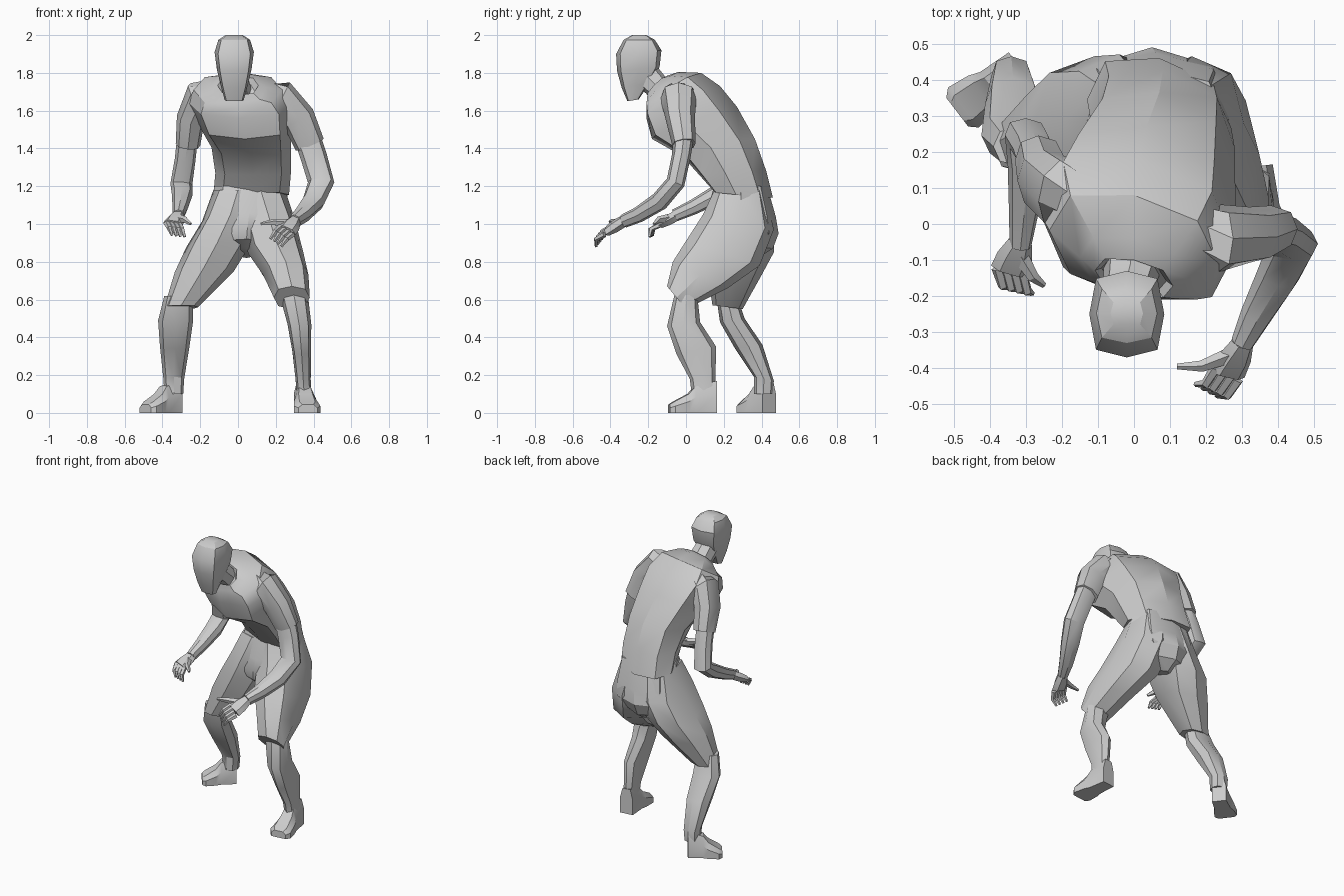
import bpy, bmesh, math
from mathutils import Vector

cube = bpy.data.objects.get("Cube")
if cube:
    bpy.data.objects.remove(cube)

grey = bpy.data.materials.new("plain_grey")
grey.use_nodes = True
COLOUR = (0.6, 0.6, 0.6, 1)
grey.diffuse_color = COLOUR
grey.node_tree.nodes["Principled BSDF"].inputs["Base Color"].default_value = COLOUR


def loft(name, rings):
    """Skin a closed mesh over rings of points."""
    bm = bmesh.new()
    loops = [[bm.verts.new(p) for p in ring] for ring in rings]
    for low, high in zip(loops, loops[1:]):
        n = len(low)
        for i in range(n):
            j = (i + 1) % n
            bm.faces.new((low[i], low[j], high[j], high[i]))
    bm.faces.new(loops[0][::-1])
    bm.faces.new(loops[-1])
    bmesh.ops.recalc_face_normals(bm, faces=bm.faces)
    mesh = bpy.data.meshes.new(name)
    bm.to_mesh(mesh)
    bm.free()
    mesh.materials.append(grey)
    obj = bpy.data.objects.new(name, mesh)
    bpy.context.collection.objects.link(obj)
    bpy.ops.object.select_all(action="DESELECT")
    obj.select_set(True)
    bpy.context.view_layer.objects.active = obj
    bpy.ops.object.shade_smooth_by_angle(angle=math.radians(32))


def oval(centre, u, v, sides=8, square=.06):
    """Slightly squared ring spanned by half-axes u and v."""
    pts = []
    for k in range(sides):
        a = k * math.tau / sides
        swell = 1 + square * abs(math.sin(2 * a))
        pts.append(centre + (u * math.cos(a) + v * math.sin(a)) * swell)
    return pts


def span(name, rings, turn=0, square=.06):
    """Rings of: centre x, half width, front (y, z), back (y, z)."""
    out = []
    for x, w, front, back in rings:
        f, b = Vector((x, *front)), Vector((x, *back))
        out.append(oval((f + b) / 2, Vector((w, turn * w, 0)), (b - f) / 2, square=square))
    loft(name, out)


def tube(name, path, side, sides=8):
    """Limb along a path of: point, half size along side, half size across."""
    pts = [Vector(p[0]) for p in path]
    out = []
    for i, (_, ru, rv) in enumerate(path):
        t = (pts[min(i + 1, len(pts) - 1)] - pts[max(i - 1, 0)]).normalized()
        u = Vector(side)
        u = (u - t * u.dot(t)).normalized()
        out.append(oval(pts[i], u * ru, t.cross(u) * rv, sides))
    loft(name, out)


# Head and neck
span("head", [
    (-.02, .05, (-.31, 1.65), (-.25, 1.66)),
    (-.02, .072, (-.34, 1.72), (-.19, 1.75)),
    (-.02, .092, (-.365, 1.81), (-.14, 1.83)),
    (-.02, .104, (-.37, 1.9), (-.13, 1.92)),
    (-.02, .084, (-.33, 1.975), (-.165, 1.975)),
    (-.02, .045, (-.285, 2), (-.21, 2))], square=.16)
span("neck", [
    (0, .085, (-.15, 1.6), (-.02, 1.72)),
    (-.01, .075, (-.21, 1.69), (-.11, 1.78)),
    (-.02, .07, (-.27, 1.74), (-.15, 1.83))])

# Shirt with collar
span("shirt", [
    (.07, .2, (.15, 1.17), (.46, 1.14)),
    (.08, .2, (.07, 1.26), (.425, 1.28)),
    (.07, .21, (-.02, 1.36), (.365, 1.45)),
    (.035, .25, (-.18, 1.45), (.27, 1.62)),
    (.01, .275, (-.21, 1.56), (.18, 1.73)),
    (0, .235, (-.21, 1.62), (.08, 1.8)),
    (0, .15, (-.205, 1.64), (-.04, 1.805)),
    (0, .108, (-.2, 1.68), (-.1, 1.785)),
    (0, .09, (-.18, 1.65), (-.1, 1.75))], turn=-.2)

# Shorts: pelvis and two legs that blend into it
span("shorts_pelvis", [
    (.065, .19, (.15, 1.2), (.43, 1.2)),
    (.06, .215, (.105, 1.06), (.475, 1.04)),
    (.05, .22, (.09, .98), (.49, .95)),
    (.045, .14, (.1, .92), (.46, .87)),
    (.045, .04, (.16, .87), (.38, .82))])
span("left_shorts_leg", [
    (.12, .13, (.15, 1.18), (.42, 1.18)),
    (.16, .145, (.09, 1.05), (.465, .97)),
    (.2, .147, (0, .91), (.39, .78)),
    (.253, .12, (-.07, .8), (.22, .66)),
    (.285, .095, (-.1, .67), (0, .55))])
span("right_shorts_leg", [
    (.0, .13, (.15, 1.18), (.42, 1.18)),
    (-.04, .15, (.1, 1.05), (.47, .98)),
    (-.11, .165, (.1, .9), (.465, .85)),
    (-.18, .155, (.11, .77), (.395, .72)),
    (-.3, .09, (.14, .57), (.3, .55))])

# Lower legs
span("left_shin", [
    (.295, .075, (-.06, .63), (.06, .62)),
    (.325, .063, (-.1, .46), (.075, .48)),
    (.337, .05, (-.05, .31), (.16, .35)),
    (.345, .04, (.02, .18), (.155, .17)),
    (.35, .04, (.03, .1), (.16, .1))])
span("right_shin", [
    (-.315, .075, (.16, .62), (.27, .62)),
    (-.33, .093, (.18, .48), (.31, .5)),
    (-.335, .078, (.26, .34), (.405, .36)),
    (-.34, .055, (.36, .19), (.465, .17)),
    (-.34, .05, (.36, .1), (.46, .1))])


def shoe(name, heel, toe):
    """Boxy shoe with bevelled top, from heel to toe on the ground."""
    heel, toe = Vector((*heel, 0)), Vector((*toe, 0))
    side = (toe - heel).cross(Vector((0, 0, 1))).normalized()
    rings = []
    for t, w, h in ((0, .045, .17), (.45, .05, .14), (.6, .062, .1), (.9, .07, .06), (1, .05, .045)):
        c = heel.lerp(toe, t)
        rings.append([c + side * w * s + Vector((0, 0, h * k))
                      for s, k in ((-1, 0), (1, 0), (1, .6), (.6, 1), (-.6, 1), (-1, .6))])
    loft(name, rings)


shoe("left_shoe", (.34, .16), (.37, -.09))
shoe("right_shoe", (-.32, .44), (-.49, .31))

# Arms: sleeve, then bare arm down to the wrist
tube("left_sleeve", [
    ((.1, -.03, 1.67), .09, .09), ((.23, -.04, 1.66), .1, .095),
    ((.32, -.03, 1.56), .09, .078), ((.38, -.01, 1.42), .08, .062)], (1, 0, 0))
tube("left_arm", [
    ((.36, -.01, 1.48), .07, .055), ((.4, -.025, 1.36), .07, .05),
    ((.44, -.055, 1.22), .07, .05), ((.4, -.14, 1.12), .06, .05),
    ((.34, -.25, 1.05), .045, .042), ((.3, -.33, 1.015), .032, .036)], (1, 0, 0))
tube("right_sleeve", [
    ((-.1, .07, 1.68), .09, .09), ((-.205, .09, 1.67), .09, .095),
    ((-.25, .125, 1.56), .075, .085), ((-.265, .18, 1.42), .065, .07)], (1, 0, 0))
tube("right_arm", [
    ((-.265, .16, 1.48), .055, .055), ((-.28, .21, 1.34), .055, .05),
    ((-.3, .245, 1.21), .058, .05), ((-.295, .16, 1.155), .055, .048),
    ((-.305, .04, 1.09), .042, .04), ((-.315, -.06, 1.045), .03, .033)], (1, 0, 0))


def hand(name, wrist, knuckles, tips, across, thumb):
    """Palm with four curled fingers and a thumb."""
    w, k, e, a = (Vector(p) for p in (wrist, knuckles, tips, across))
    tube(name + "_palm", [(w, .034, .03), (w.lerp(k, .5), .05, .03), (k, .054, .022)], a, 6)
    for i in range(4):
        off = a * (i - 1.5)
        base, tip = k + off * .027, e + off * .026
        mid = base.lerp(tip, .5) + Vector((0, -.022, .008))
        tube(f"{name}_finger_{i + 1}", [(base, .016, .015), (mid, .014, .013), (tip, .007, .007)], a, 5)
    th = Vector(thumb)
    start = w.lerp(k, .3)
    bend = start.lerp(th, .6) + Vector((0, -.015, .01))
    tube(name + "_thumb", [(start, .026, .024), (bend, .017, .016), (th, .008, .008)], (0, 0, 1), 5)


hand("left_hand", (.3, -.33, 1.015), (.258, -.415, .965), (.2, -.46, .9), (.75, -.4, -.5), (.12, -.395, 1.0))
hand("right_hand", (-.315, -.05, 1.045), (-.345, -.13, 1.0), (-.315, -.185, .935), (-.85, .2, .1), (-.25, -.17, 1.0))
